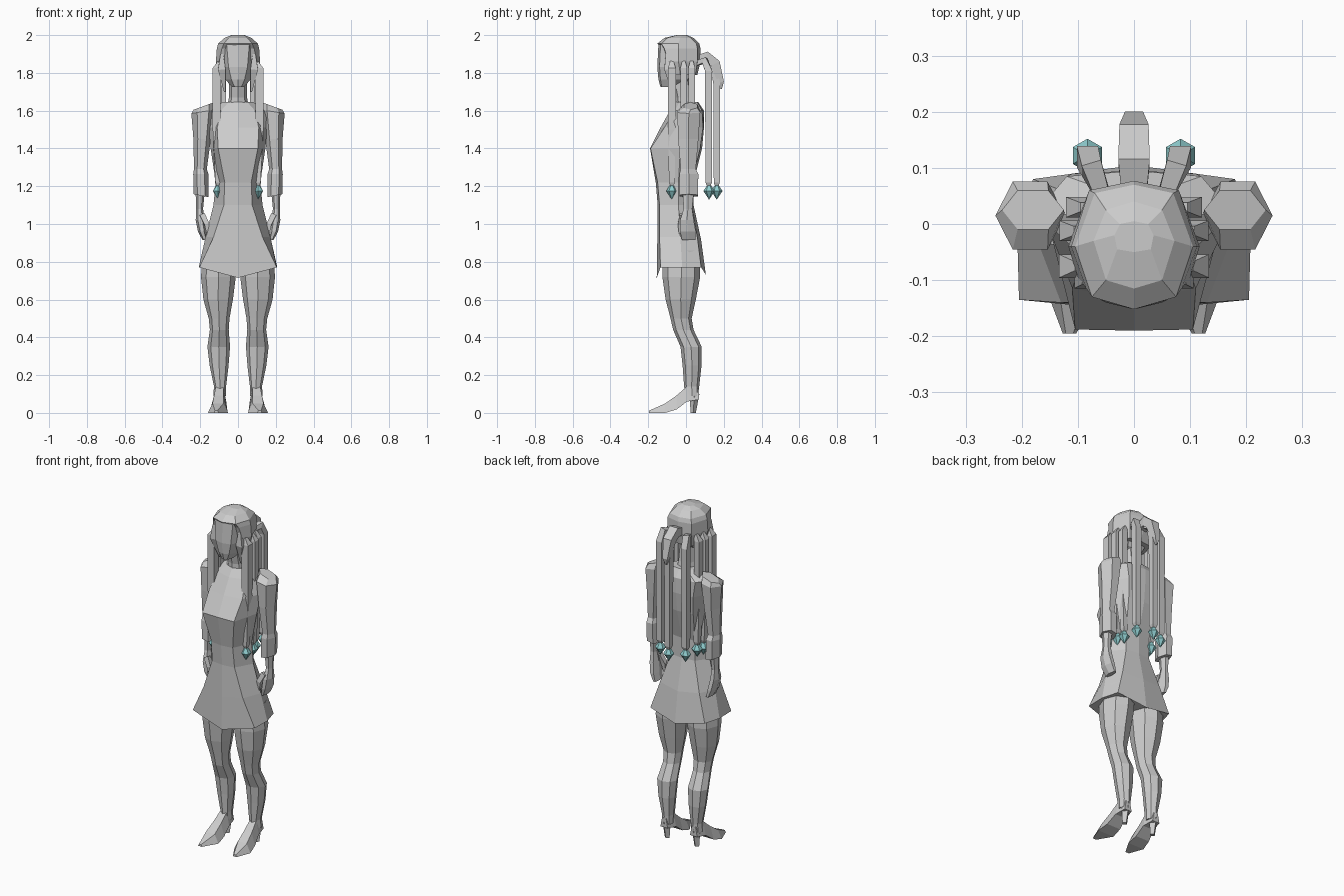
import bpy, bmesh, math
from mathutils import Vector


def material(name, color):
    m = bpy.data.materials.new(name)
    m.diffuse_color = (*color, 1)
    return m


GREY = material("plain grey", (0.6, 0.6, 0.6))
TEAL = material("teal crystal", (0.28, 0.62, 0.63))


def loft(name, rings, mat=GREY, side=1):
    """Skin a list of equal-length point rings and cap both ends."""
    bm = bmesh.new()
    vs = [[bm.verts.new((p[0] * side, p[1], p[2])) for p in r] for r in rings]
    n = len(vs[0])
    for a, b in zip(vs, vs[1:]):
        for i in range(n):
            j = (i + 1) % n
            bm.faces.new((a[i], a[j], b[j], b[i]))
    bm.faces.new(vs[0])
    bm.faces.new(vs[-1])
    bmesh.ops.recalc_face_normals(bm, faces=bm.faces)
    me = bpy.data.meshes.new(name)
    bm.to_mesh(me)
    bm.free()
    me.materials.append(mat)
    ob = bpy.data.objects.new(name, me)
    bpy.context.collection.objects.link(ob)
    return ob


def body_ring(z, f, wf, yf, ws, ys, wb, yb, b, drop=0.0):
    """Symmetric eight-point ring: front, front corner, side, back corner, back."""
    half = [(wf, yf, z), (ws, ys, z), (wb, yb, z)]
    return ([(0, f, z - drop)] + half + [(0, b, z - drop * 0.7)]
            + [(-x, y, h) for x, y, h in reversed(half)])


def oval(z, cx, cy, rx, ry, n=6, tilt=0.0):
    """Horizontal ring, optionally sloping down towards the outside."""
    out = []
    for i in range(n):
        a = math.tau * i / n
        c = math.cos(a)
        out.append((cx + rx * c, cy + ry * math.sin(a), z - tilt * c))
    return out


def tube(name, path, side=1):
    """Four-sided strand through (x, y, z, half_width) points."""
    pts = [Vector(p[:3]) for p in path]
    rings = []
    for i, p in enumerate(pts):
        t = (pts[min(i + 1, len(pts) - 1)] - pts[max(i - 1, 0)]).normalized()
        u = Vector((1, 0, 0))
        u = (u - t * u.dot(t)).normalized()
        v = t.cross(u)
        w = path[i][3]
        rings.append([p + u * a * w + v * b * w
                      for a, b in ((-1, -1), (1, -1), (1, 1), (-1, 1))])
    return loft(name, rings, GREY, side)


def crystal(x, y, z):
    loft("crystal", [oval(z + h, x, y, r, r, 6)
                     for h, r in ((0.045, 0.004), (0.005, 0.03), (-0.04, 0.001))], TEAL)
    ob = bpy.context.collection.objects[-1]
    # turn so a corner faces backward
    for v in ob.data.vertices:
        dx, dy = v.co.x - x, v.co.y - y
        v.co.x, v.co.y = x - dy, y + dx


# dress: hem, waist, bust, shoulders
loft("dress", [body_ring(*r) for r in (
    (0.77, -0.155, 0.205, -0.135, 0.208, -0.02, 0.18, 0.08, 0.105, 0.055),
    (0.93, -0.152, 0.13, -0.14, 0.172, -0.03, 0.13, 0.06, 0.08, 0.02),
    (1.10, -0.15, 0.075, -0.14, 0.13, -0.04, 0.08, 0.03, 0.04),
    (1.22, -0.16, 0.07, -0.15, 0.118, -0.04, 0.08, 0.03, 0.04),
    (1.40, -0.19, 0.105, -0.188, 0.145, -0.03, 0.10, 0.075, 0.085),
    (1.51, -0.135, 0.11, -0.115, 0.155, 0.0, 0.11, 0.09, 0.095),
    (1.60, -0.085, 0.09, -0.06, 0.175, 0.02, 0.12, 0.085, 0.095),
    (1.645, -0.055, 0.05, -0.035, 0.08, 0.015, 0.05, 0.06, 0.065))])

# neck and face
loft("neck", [oval(z, 0, y, w, d, 8) for z, y, w, d in (
    (1.60, 0.0, 0.06, 0.055), (1.67, -0.01, 0.048, 0.045), (1.78, -0.03, 0.046, 0.05))])
loft("face", [body_ring(*r) for r in (
    (1.725, -0.135, 0.018, -0.128, 0.03, -0.09, 0.02, -0.05, -0.045),
    (1.765, -0.146, 0.035, -0.135, 0.068, -0.06, 0.05, 0.01, 0.02),
    (1.83, -0.152, 0.05, -0.14, 0.09, -0.06, 0.07, 0.04, 0.05),
    (1.95, -0.146, 0.06, -0.135, 0.09, -0.05, 0.07, 0.05, 0.06))])

# hair cap with fringe above the face
loft("hair_cap", [body_ring(*r) for r in (
    (1.79, -0.07, 0.085, -0.075, 0.10, -0.03, 0.07, 0.05, 0.06),
    (1.86, -0.10, 0.10, -0.095, 0.117, -0.04, 0.08, 0.06, 0.077),
    (1.93, -0.125, 0.085, -0.115, 0.112, -0.04, 0.08, 0.06, 0.077),
    (1.955, -0.152, 0.075, -0.13, 0.105, -0.04, 0.07, 0.055, 0.07),
    (1.985, -0.115, 0.05, -0.10, 0.072, -0.03, 0.05, 0.025, 0.04),
    (2.0, -0.05, 0.03, -0.045, 0.035, -0.02, 0.025, 0.0, 0.005))])

# short ponytail and centre strand
tube("ponytail", [(0, 0.055, 1.87, 0.022), (0, 0.11, 1.885, 0.028),
                  (0, 0.155, 1.85, 0.026), (0, 0.185, 1.75, 0.016), (0, 0.186, 1.715, 0.004)])
tube("centre_strand", [(0, 0.09, 1.87, 0.012), (0, 0.145, 1.84, 0.018),
                       (0, 0.163, 1.74, 0.018), (0, 0.163, 1.22, 0.016),
                       (0, 0.163, 1.19, 0.005)])
crystal(0, 0.163, 1.17)

for s in (-1, 1):
    # long back strands
    tube("back_strand", [(0.055, 0.05, 1.85, 0.013), (0.076, 0.10, 1.865, 0.018),
                         (0.083, 0.12, 1.81, 0.019), (0.083, 0.12, 1.22, 0.017),
                         (0.083, 0.12, 1.19, 0.005)], s)
    crystal(0.083 * s, 0.122, 1.17)
    # side strands fall through the shoulder line
    for x, y, w in ((0.113, -0.075, 0.021), (0.115, -0.012, 0.018), (0.103, 0.03, 0.018)):
        tube("side_strand", [(x - 0.015, y, 1.86, 0.008), (x, y, 1.825, w),
                             (x, y, 1.50, w), (x - 0.008, y, 1.22, 0.015),
                             (x - 0.008, y, 1.19, 0.005)], s)
        crystal((x - 0.008) * s, y, 1.17)
    # lock framing the cheek
    tube("cheek_lock", [(0.085, -0.10, 1.90, 0.008), (0.086, -0.095, 1.82, 0.02),
                        (0.07, -0.07, 1.70, 0.004)], s)

    # sleeve with puffed top and cuff
    loft("sleeve", [oval(*r) for r in (
        (1.625, 0.18, 0.025, 0.055, 0.04, 6, 0.02),
        (1.595, 0.185, 0.015, 0.062, 0.07, 6, 0.01),
        (1.45, 0.19, 0.012, 0.046, 0.062),
        (1.29, 0.199, 0.012, 0.034, 0.046),
        (1.265, 0.197, 0.015, 0.04, 0.058),
        (1.15, 0.195, 0.015, 0.04, 0.056, 6, -0.008))], GREY, s)
    # forearm, hand and thumb
    loft("hand", [oval(*r) for r in (
        (1.18, 0.2, 0.012, 0.025, 0.035), (1.08, 0.203, 0.01, 0.018, 0.026),
        (1.02, 0.20, 0.005, 0.024, 0.042), (0.96, 0.19, 0.01, 0.022, 0.048),
        (0.915, 0.175, 0.015, 0.013, 0.042))], GREY, s)
    tube("thumb", [(0.19, -0.02, 1.05, 0.014), (0.165, -0.03, 1.0, 0.013),
                   (0.158, -0.03, 0.94, 0.006)], s)

    # leg with knee and calf
    loft("leg", [oval(*r) for r in (
        (0.86, 0.095, -0.025, 0.09, 0.10, 8), (0.72, 0.104, -0.025, 0.092, 0.10, 8),
        (0.60, 0.105, -0.028, 0.078, 0.08, 8), (0.50, 0.100, -0.026, 0.055, 0.056, 8),
        (0.44, 0.099, -0.014, 0.05, 0.054, 8), (0.35, 0.102, 0.027, 0.06, 0.056, 8),
        (0.25, 0.10, 0.032, 0.05, 0.05, 8), (0.14, 0.095, 0.03, 0.032, 0.04, 8),
        (0.09, 0.097, 0.032, 0.034, 0.036, 8))], GREY, s)

    # pointed shoe: rows are y, half width, bottom, top, centre x
    shoe = []
    for y, w, lo, hi, cx in ((0.068, 0.024, 0.07, 0.125, 0.098),
                             (0.005, 0.036, 0.06, 0.14, 0.098),
                             (-0.05, 0.045, 0.018, 0.092, 0.102),
                             (-0.11, 0.053, 0.0, 0.05, 0.106),
                             (-0.195, 0.012, 0.0, 0.012, 0.115)):
        shoe.append([(cx - w, y, lo), (cx + w, y, lo),
                     (cx + w * 0.55, y, hi), (cx - w * 0.55, y, hi)])
    loft("shoe", shoe, GREY, s)
    loft("shoe_heel", [oval(0.10, 0.098, 0.045, 0.028, 0.026, 4),
                       oval(0.0, 0.098, 0.038, 0.016, 0.014, 4)], GREY, s)
